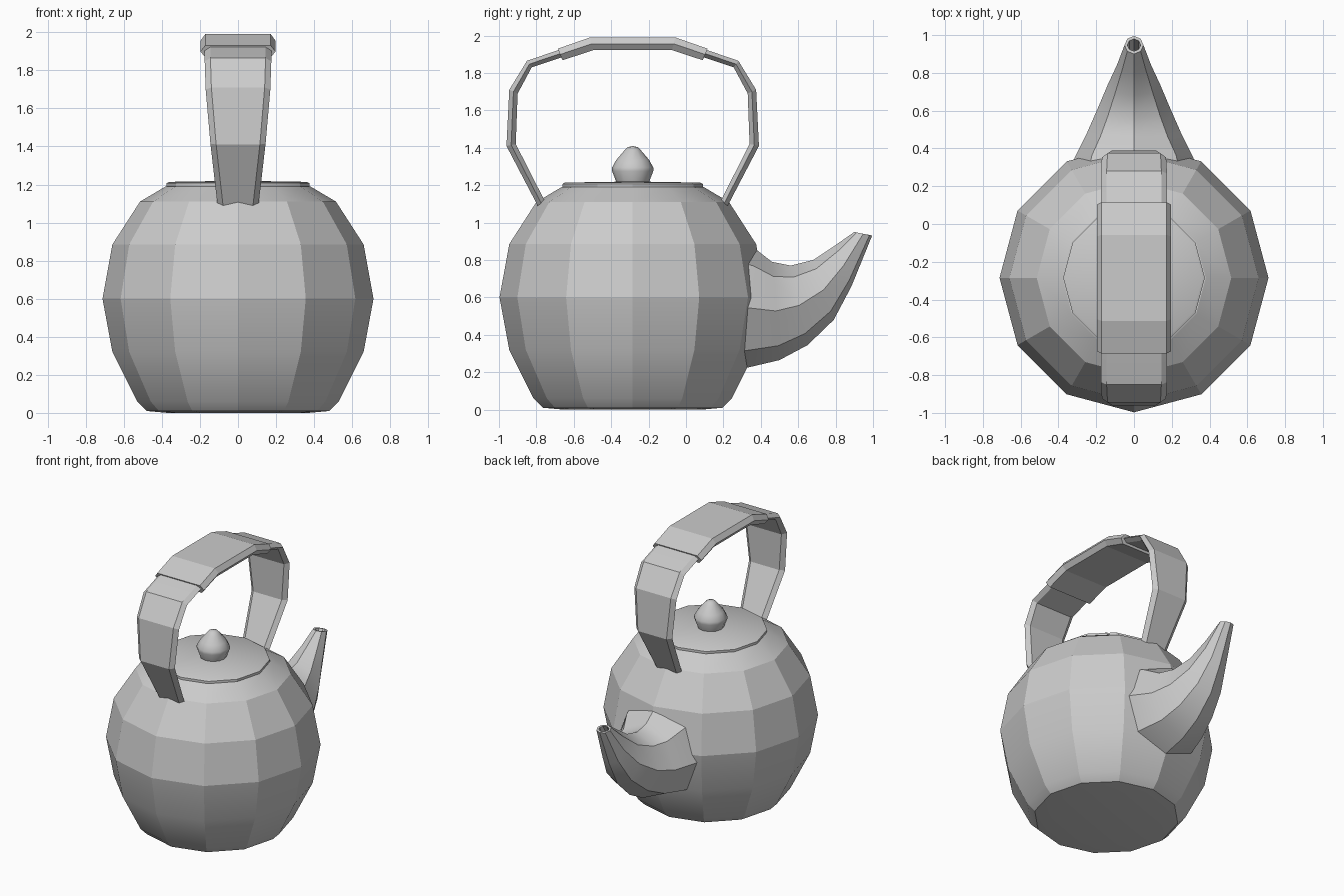
import bpy, bmesh, math
from mathutils import Vector

cube = bpy.data.objects.get("Cube")
if cube:
    bpy.data.objects.remove(cube, do_unlink=True)

CY = -0.285  # centre line of the pot in y

metal = bpy.data.materials.new("grey metal")
metal.use_nodes = True
GREY = (0.6, 0.6, 0.6, 1)
metal.diffuse_color = GREY
metal.node_tree.nodes["Principled BSDF"].inputs["Base Color"].default_value = GREY


def loft(name, rings, angle, cap_start=True, cap_end=True):
    """Skin a list of equal-sized closed rings; a one-point ring makes a tip."""
    bm = bmesh.new()
    vs = [[bm.verts.new(p) for p in ring] for ring in rings]
    for a, b in zip(vs, vs[1:]):
        n = max(len(a), len(b))
        for i in range(n):
            j = (i + 1) % n
            quad = [a[i % len(a)], a[j % len(a)], b[j % len(b)], b[i % len(b)]]
            bm.faces.new(list(dict.fromkeys(quad)))
    if cap_start and len(vs[0]) > 2:
        bm.faces.new(vs[0][::-1])
    if cap_end and len(vs[-1]) > 2:
        bm.faces.new(vs[-1])
    bmesh.ops.recalc_face_normals(bm, faces=bm.faces)
    mesh = bpy.data.meshes.new(name)
    bm.to_mesh(mesh)
    bm.free()
    mesh.materials.append(metal)
    ob = bpy.data.objects.new(name, mesh)
    bpy.context.collection.objects.link(ob)
    bpy.ops.object.select_all(action="DESELECT")
    ob.select_set(True)
    bpy.context.view_layer.objects.active = ob
    bpy.ops.object.shade_smooth_by_angle(angle=math.radians(angle))
    return ob


def lathe(name, profile, angle, sides=12):
    """Turn a (radius, height) profile around the pot's upright axis."""
    rings = []
    for r, z in profile:
        if r == 0:
            rings.append([(0, CY, z)])
        else:
            rings.append([(r * math.cos(t), CY + r * math.sin(t), z)
                          for t in (2 * math.pi * k / sides for k in range(sides))])
    return loft(name, rings, angle)


# Round pot, lid and knob
lathe("pot_body", [(0.37, 0), (0.48, 0.01), (0.53, 0.06), (0.66, 0.32), (0.712, 0.6),
                   (0.66, 0.885), (0.515, 1.11), (0.38, 1.19)], 19)
lathe("lid", [(0.36, 1.185), (0.375, 1.19), (0.375, 1.207), (0.362, 1.214), (0, 1.22)], 30)
lathe("lid_knob", [(0.085, 1.21), (0.11, 1.275), (0.11, 1.295), (0.088, 1.335),
                   (0.045, 1.385), (0.028, 1.403), (0, 1.41)], 40)

# Spout: top (y, z), bottom (y, z) and half width of each eight-sided section
SPOUT = [((0.25, 0.91), (0.20, 0.20), 0.35), ((0.37, 0.86), (0.33, 0.225), 0.315),
         ((0.46, 0.79), (0.50, 0.265), 0.25), ((0.56, 0.77), (0.65, 0.345), 0.195),
         ((0.68, 0.80), (0.79, 0.48), 0.14), ((0.80, 0.88), (0.885, 0.66), 0.09),
         ((0.90, 0.95), (0.995, 0.93), 0.05),
         # hollow mouth
         ((0.915, 0.946), (0.98, 0.934), 0.035), ((0.86, 0.86), (0.92, 0.82), 0.035)]
rings = []
for top, bottom, w in SPOUT:
    t, b = Vector((0, *top)), Vector((0, *bottom))
    mid, half = (t + b) / 2, (t - b) / 2
    rings.append([mid + half * math.cos(a) + Vector((w * math.sin(a), 0, 0))
                  for a in (k * math.pi / 4 for k in range(8))])
loft("spout", rings, 30)


def strap(name, stations, bevel):
    """Six-sided strap, mirrored front to back: outer (y, z), inner (y, z), half width."""
    full = stations + [((-o[0], o[1]), (-i[0], i[1]), w) for o, i, w in reversed(stations)]
    rings = []
    for o, i, w in full:
        o, i = Vector((0, CY + o[0], o[1])), Vector((0, CY + i[0], i[1]))
        rings.append([p + Vector((x, 0, 0)) for p, x in (
            (o, bevel - w), (o, w - bevel), ((o + i) / 2, w),
            (i, w - bevel), (i, bevel - w), ((o + i) / 2, -w))])
    return loft(name, rings, 10)


# Arched handle strap, y measured from the pot's axis
strap("handle", [((-0.505, 1.085), (-0.465, 1.105), 0.108), ((-0.675, 1.41), (-0.625, 1.42), 0.145),
                 ((-0.66, 1.71), (-0.615, 1.69), 0.17), ((-0.565, 1.865), (-0.54, 1.83), 0.175),
                 ((-0.39, 1.925), (-0.375, 1.885), 0.175),
                 ((-0.22, 1.975), (-0.22, 1.935), 0.175)], 0.03)

# Thicker grip wrapped over the top of the handle
strap("handle_grip", [((-0.40, 1.93), (-0.375, 1.868), 0.197),
                      ((-0.228, 1.99), (-0.21, 1.922), 0.197)], 0.025)
